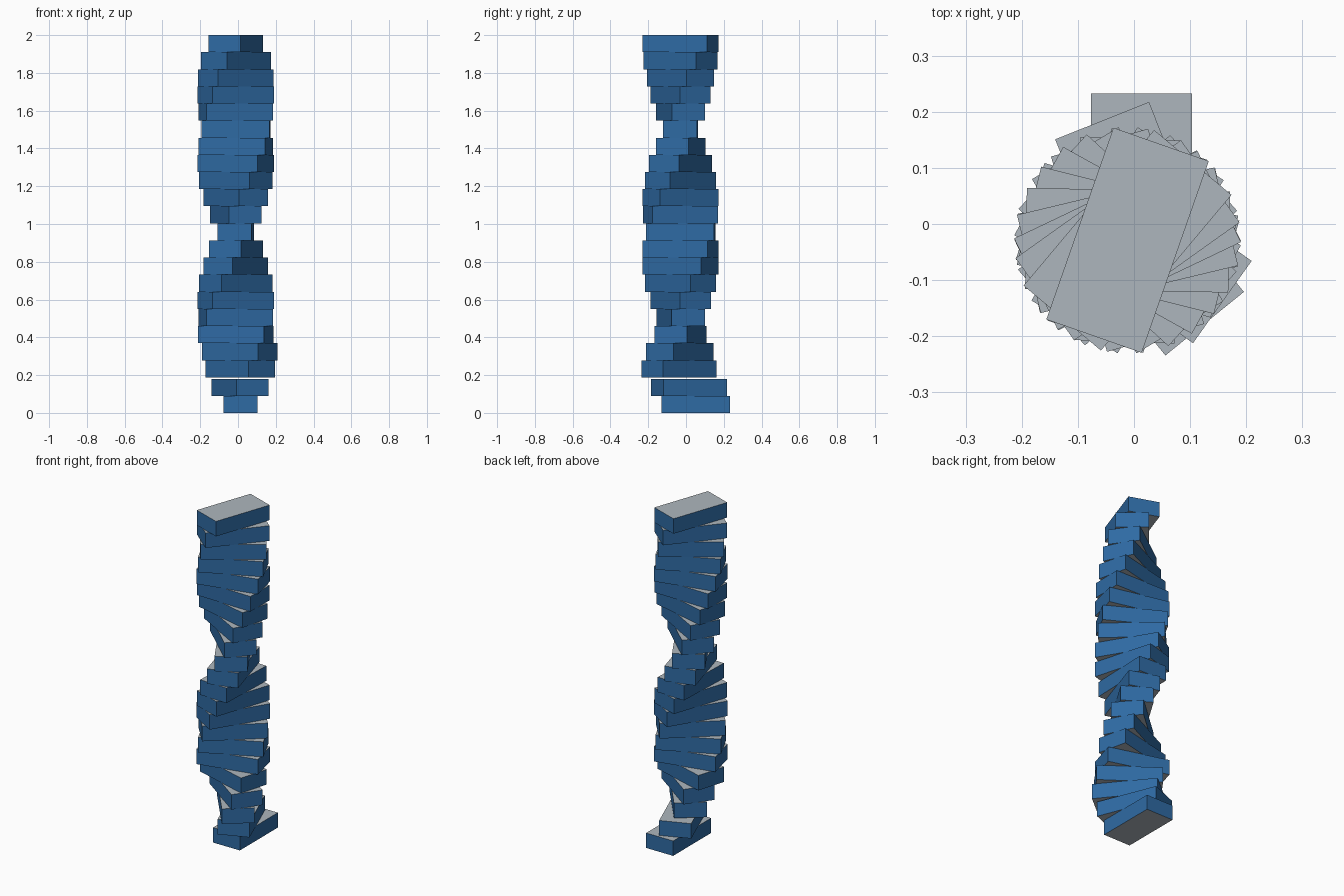
import bpy, bmesh, math

if "Cube" in bpy.data.objects:
    bpy.data.objects.remove(bpy.data.objects["Cube"])


def material(name, rgb):
    m = bpy.data.materials.new(name)
    m.diffuse_color = (*rgb, 1.0)
    m.use_nodes = True
    m.node_tree.nodes["Principled BSDF"].inputs["Base Color"].default_value = m.diffuse_color
    return m


blue = material("blue sides", (0.028, 0.145, 0.37))
grey = material("grey slab faces", (0.42, 0.47, 0.51))

WIDTH, DEPTH, HEIGHT = 0.18, 0.362, 0.0906

# turn of each floor slab in degrees, bottom to top
turns = [0, 21.7, 39, 54.5, 73.5, 103, 116, 131.5, 148.5, 161.5, 178,
         196, 211, 227.5, 241, 256, 269, 283.5, 295.5, 305.5, 320, 340.7]

# the lowest slabs step away from the common axis
offsets = {0: (0.013, 0.052), 1: (0.010, 0.016),
           2: (0.012, -0.037), 3: (0.010, -0.034)}
AXIS = (-0.0115, -0.029)


def slab(i, turn):
    z = i * 0.09 if i < 2 else 2.0 - (22 - i) * HEIGHT
    h = 0.09 if i < 2 else HEIGHT
    bm = bmesh.new()
    bmesh.ops.create_cube(bm, size=1.0)
    bmesh.ops.scale(bm, vec=(WIDTH, DEPTH, h), verts=bm.verts)
    bm.normal_update()
    # grey top and underside, blue walls
    for f in bm.faces:
        f.material_index = 1 if abs(f.normal.z) > 0.5 else 0
    me = bpy.data.meshes.new("floor_slab")
    bm.to_mesh(me)
    bm.free()
    me.materials.append(blue)
    me.materials.append(grey)
    ob = bpy.data.objects.new(f"floor_slab_{i + 1:02d}", me)
    x, y = offsets.get(i, AXIS)
    ob.location = (x, y, z + h / 2)
    ob.rotation_euler.z = math.radians(turn)
    bpy.context.collection.objects.link(ob)


# twisted tower of stacked slabs
for i, turn in enumerate(turns):
    slab(i, turn)
